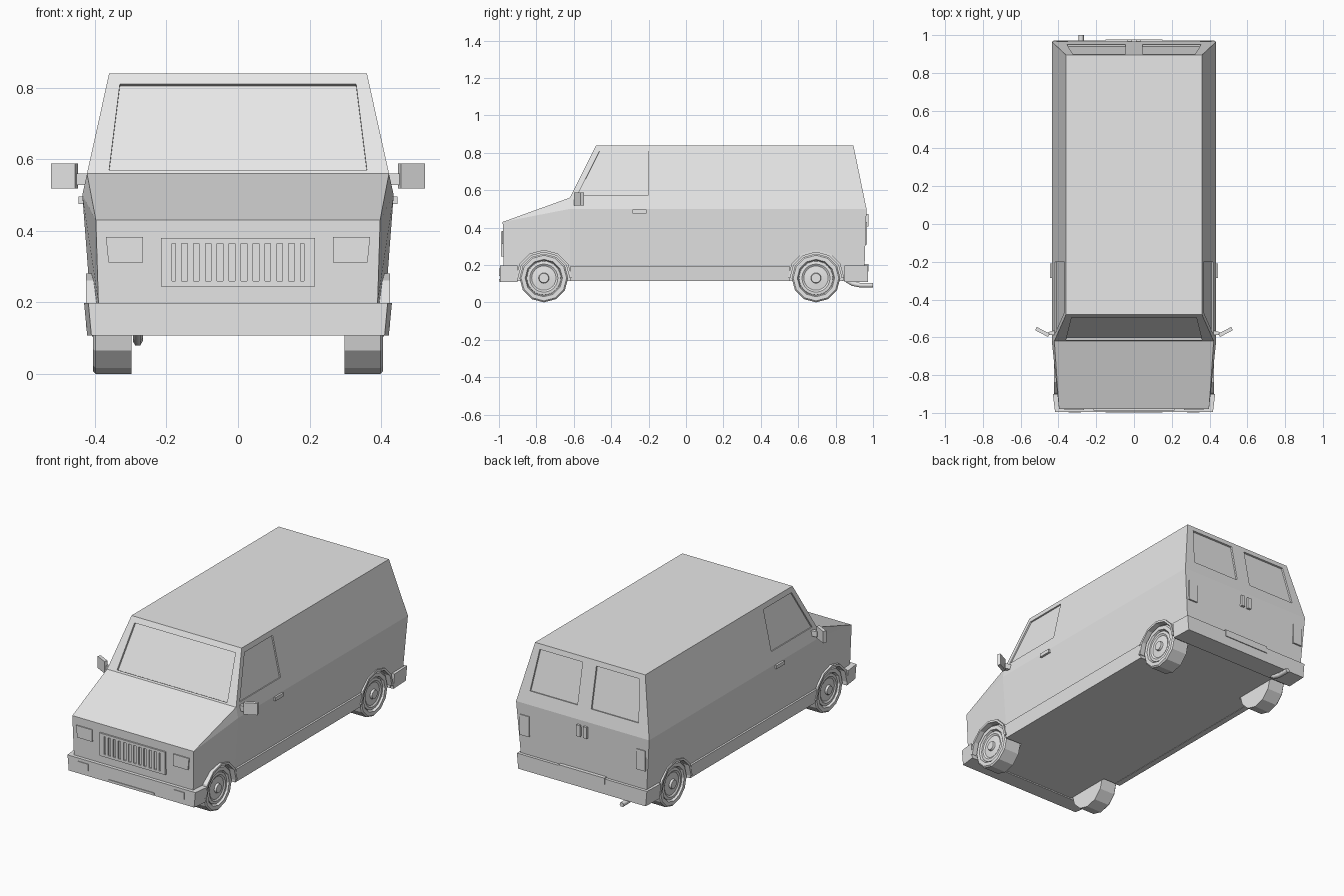
import bpy, bmesh
from math import sin, cos, pi
from mathutils import Vector

if "Cube" in bpy.data.objects:
    bpy.data.objects.remove(bpy.data.objects["Cube"])

grey = bpy.data.materials.new("light grey paint")
grey.use_nodes = True
grey.diffuse_color = (0.8, 0.8, 0.8, 1)
grey.node_tree.nodes["Principled BSDF"].inputs["Base Color"].default_value = (0.8, 0.8, 0.8, 1)


def make(name, verts, faces):
    bm = bmesh.new()
    vs = [bm.verts.new(v) for v in verts]
    for f in faces:
        bm.faces.new([vs[i] for i in f])
    bmesh.ops.recalc_face_normals(bm, faces=bm.faces)
    mesh = bpy.data.meshes.new(name)
    bm.to_mesh(mesh)
    bm.free()
    mesh.materials.append(grey)
    ob = bpy.data.objects.new(name, mesh)
    bpy.context.scene.collection.objects.link(ob)
    return ob


def loft(name, a, b):
    """Solid between two matching outlines."""
    n = len(a)
    sides = [(i, (i + 1) % n, n + (i + 1) % n, n + i) for i in range(n)]
    return make(name, list(a) + list(b), [range(n), range(n, 2 * n)] + sides)


def panel(name, corners, out, inn):
    """Plate lying on a plane, thick outwards and inwards along its normal."""
    c = [Vector(p) for p in corners]
    n = (c[1] - c[0]).cross(c[2] - c[0]).normalized()
    if n.dot(sum(c, Vector()) / len(c) - Vector((0, 0, 0.4))) < 0:
        n = -n
    return loft(name, [p + n * out for p in c], [p - n * inn for p in c])


def box(name, x0, x1, y0, y1, z0, z1):
    a = [(x0, y0, z0), (x1, y0, z0), (x1, y1, z0), (x0, y1, z0)]
    return loft(name, a, [(x, y, z1) for x, y, _ in a])


def lathe(name, profile, steps, y, z, side):
    """Revolve (radius, x) pairs round an axle."""
    verts, faces = [], []
    for r, x in profile:
        for k in range(steps):
            t = 2 * pi * k / steps
            verts.append((side * x, y + r * sin(t), z - r * cos(t)))
    for j in range(len(profile) - 1):
        for k in range(steps):
            m = (k + 1) % steps
            faces.append((j * steps + k, j * steps + m, (j + 1) * steps + m, (j + 1) * steps + k))
    last = (len(profile) - 1) * steps
    faces += [range(steps), range(last, last + steps)]
    return make(name, verts, faces)


def cut(ob, cutter):
    mod = ob.modifiers.new("cut", "BOOLEAN")
    mod.operation, mod.solver, mod.object = "DIFFERENCE", "EXACT", cutter
    cutter.hide_render = True
    dg = bpy.context.evaluated_depsgraph_get()
    mesh = bpy.data.meshes.new_from_object(ob.evaluated_get(dg))
    ob.modifiers.clear()
    ob.data = mesh
    bpy.data.objects.remove(cutter)


def side_x(z):
    return 0.435 - 0.075 * (z - 0.5) / 0.34


def screen_y(z):
    return -0.62 + 0.5 * (z - 0.56)


def tail_y(z):
    return 0.965 - 0.07 * (z - 0.5) / 0.34


# Body shell: half the corner points, mirrored, with faces for each side
half = [(0.385, -0.975, 0.115), (0.39, -0.975, 0.2), (0.397, -0.98, 0.43),
        (0.405, -0.62, 0.115), (0.412, -0.62, 0.2), (0.435, -0.62, 0.5),
        (side_x(0.56), -0.62, 0.56), (0.36, -0.48, 0.84),
        (0.405, 0.95, 0.115), (0.412, 0.955, 0.2), (0.435, 0.965, 0.5), (0.36, 0.895, 0.84)]
N = len(half)
side_faces = [(0, 1, 4, 3), (1, 2, 5, 4), (2, 6, 5), (3, 4, 9, 8), (4, 5, 10, 9), (5, 6, 7, 11, 10)]
shell = side_faces + [tuple(i + N for i in f) for f in side_faces]
loop = [0, 1, 2, 6, 7, 11, 10, 9, 8, 3]
for a, b in zip(loop, loop[1:] + loop[:1]):
    shell.append((a, b, b + N, a + N))
body = make("van_body", half + [(-x, y, z) for x, y, z in half], shell)

# Wheel arch pockets
AXLES = {"front": -0.76, "rear": 0.695}
for y in AXLES.values():
    for s in (1, -1):
        cut(body, lathe("arch_cutter", [(0.146, 0.3), (0.146, 0.6)], 12, y, 0.13, s))

# Recessed windscreen, side windows and rear door windows
cut(body, panel("screen_cutter", [(x, screen_y(z), z) for x, z in
    ((-0.36, 0.57), (0.36, 0.57), (0.33, 0.81), (-0.33, 0.81))], 0.02, 0.012))
for s in (1, -1):
    cut(body, panel("side_window_cutter", [(s * side_x(z), y, z) for y, z in
        ((-0.58, 0.575), (-0.2, 0.575), (-0.2, 0.81), (-0.462, 0.81))], 0.02, 0.008))
    cut(body, panel("rear_window_cutter", [(s * x, tail_y(z), z) for x, z in
        ((0.045, 0.575), (0.355, 0.575), (0.325, 0.81), (0.045, 0.81))], 0.02, 0.01))

# Front and rear bumpers, tapering towards the bottom and the ends
def bumper(name, inner, outer, end_x):
    plan = [(-0.43, inner), (0.43, inner), (end_x, outer), (-end_x, outer)]
    return loft(name, [(x, y, 0.198) for x, y in plan],
                [(x * 0.98, y, 0.108) for x, y in plan])

bumper("front_bumper", -0.9, -0.995, 0.418)
bumper("rear_bumper", 0.848, 0.972, 0.425)
box("rear_number_plate", -0.15, 0.15, 0.955, 0.977, 0.165, 0.205)
box("front_bumper_strip", -0.15, 0.15, -0.999, -0.99, 0.112, 0.125)

# Grille: backing, frame and upright bars between the slots
box("grille_backing", -0.21, 0.21, -0.981, -0.97, 0.25, 0.375)
for z in (0.245, 0.365):
    box("grille_rail", -0.215, 0.215, -0.988, -0.97, z, z + 0.015)
PITCH = 0.0333
for i in range(13):
    x = (i - 6) * PITCH
    w = 0.015 if i in (0, 12) else 0.0085
    box("grille_bar", x - w, x + w, -0.988, -0.97, 0.26, 0.365)

for s, side in ((1, "left"), (-1, "right")):
    # Lamps
    panel(side + "_headlight", [(s * x, -0.977, z) for x, z in
          ((0.265, 0.312), (0.362, 0.312), (0.369, 0.382), (0.265, 0.382))], 0.008, 0.006)
    a, b = sorted((s * 0.28, s * 0.347))
    box(side + "_bumper_lamp", a, b, -0.999, -0.99, 0.14, 0.18)
    a, b = sorted((s * 0.35, s * 0.41))
    box(side + "_tail_light", a, b, 0.945, 0.968, 0.31, 0.43)

    # Door handles
    a, b = sorted((s * 0.425, s * 0.446))
    box(side + "_door_handle", a, b, -0.285, -0.21, 0.475, 0.496)
    a, b = sorted((s * 0.01, s * 0.034))
    box(side + "_rear_door_handle", a, b, 0.95, 0.977, 0.405, 0.472)

    # Sill between the arches
    sill = [(0.38, 0.113), (0.414, 0.113), (0.423, 0.194), (0.38, 0.194)]
    loft(side + "_sill", [(s * x, -0.618, z) for x, z in sill],
         [(s * x, 0.553, z) for x, z in sill])

    # Mirror: angled head on a short arm
    head = [(0.455, -0.598), (0.523, -0.563), (0.515, -0.545), (0.447, -0.58)]
    loft(side + "_mirror_head", [(s * x, y, 0.518) for x, y in head],
         [(s * x, y, 0.588) for x, y in head])
    arm = [(0.405, -0.585), (0.46, -0.59), (0.455, -0.572), (0.405, -0.56)]
    loft(side + "_mirror_arm", [(s * x, y, 0.528) for x, y in arm],
         [(s * x, y, 0.56) for x, y in arm])

    for end, y in AXLES.items():
        # Arch lip
        arc = [pi * k / 6 for k in range(7)]
        ring = [(r * cos(t), 0.13 + r * sin(t)) for r, ts in
                ((0.151, arc), (0.138, arc[::-1])) for t in ts]
        loft(side + "_" + end + "_arch_lip", [(s * 0.385, y + u, z) for u, z in ring],
             [(s * 0.424, y + u, z) for u, z in ring])
        # Faceted tyre with a dished hub
        lathe(side + "_" + end + "_tyre", [(0.13, 0.298), (0.13, 0.398), (0.122, 0.405),
              (0.1, 0.405), (0.094, 0.39)], 12, y, 0.13, s)
        lathe(side + "_" + end + "_hub", [(0.092, 0.385), (0.09, 0.396), (0.075, 0.398),
              (0.065, 0.392), (0.028, 0.396), (0.025, 0.408)], 24, y, 0.13, s)

# Exhaust pipe
curve = bpy.data.curves.new("exhaust_pipe", "CURVE")
curve.dimensions = "3D"
curve.bevel_depth, curve.bevel_resolution, curve.use_fill_caps = 0.014, 1, True
line = curve.splines.new("POLY")
path = [(0.85, 0.125), (0.89, 0.1), (0.93, 0.092), (1.0, 0.092)]
line.points.add(len(path) - 1)
for p, (y, z) in zip(line.points, path):
    p.co = (-0.28, y, z, 1)
curve.materials.append(grey)
bpy.context.scene.collection.objects.link(bpy.data.objects.new("exhaust_pipe", curve))
